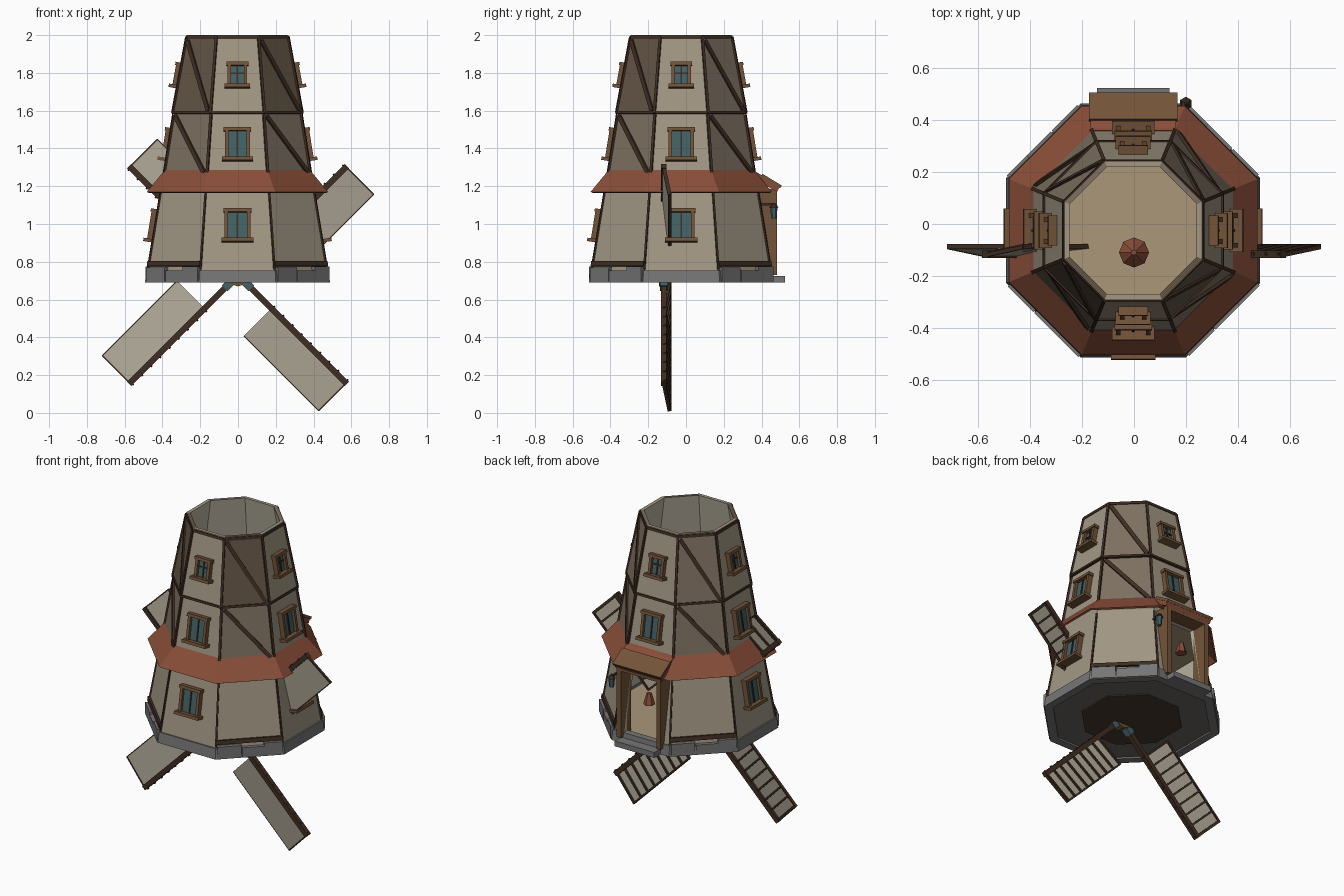
import bpy, bmesh, math
from mathutils import Vector, Matrix

if "Cube" in bpy.data.objects:
    bpy.data.objects.remove(bpy.data.objects["Cube"])

CX, CY = -0.003, -0.025          # tower axis
COL = dict(plaster=(.36, .31, .23), plaster_mid=(.21, .165, .12), plaster_dark=(.125, .09, .06), inside=(.5, .46, .37),
           timber=(.05, .027, .016), tile=(.25, .075, .04), stone=(.18, .18, .185), wood=(.17, .088, .04),
           glass=(.055, .12, .13), canvas=(.43, .39, .31), boards=(.4, .31, .19), floor=(.06, .04, .025),
           under=(.14, .13, .12))


def mat(c):
    m = bpy.data.materials.get(c)
    if not m:
        m = bpy.data.materials.new(c)
        m.diffuse_color = (*COL[c], 1)
        m.use_nodes = True
        m.node_tree.nodes["Principled BSDF"].inputs["Base Color"].default_value = m.diffuse_color
    return m


def finish(name, bm, c):
    bmesh.ops.recalc_face_normals(bm, faces=bm.faces)
    me = bpy.data.meshes.new(name)
    bm.to_mesh(me)
    bm.free()
    o = bpy.data.objects.new(name, me)
    bpy.context.collection.objects.link(o)
    me.materials.append(mat(c))
    return o


def boxes(name, c, mats):
    bm = bmesh.new()
    for m in mats:
        bmesh.ops.create_cube(bm, size=1, matrix=m)
    return finish(name, bm, c)


def box(x, y, z, sx, sy, sz):
    return Matrix.Translation((x, y, z)) @ Matrix.Diagonal((sx, sy, sz, 1))


def beam(p, q, w, d, n):
    """Box from p to q, width w, depth d along the normal n."""
    p, q, n = Vector(p), Vector(q), Vector(n)
    x = (q - p).normalized()
    y = n.cross(x).normalized()
    r = Matrix((x, y, x.cross(y))).transposed().to_4x4()
    return Matrix.Translation((p + q) / 2) @ r @ Matrix.Diagonal(((q - p).length, w, d, 1))


def octo(name, c, prof, ring=True):
    """Eight-sided lathe of (apothem, z); ring closes the profile, otherwise ends are capped."""
    bm = bmesh.new()
    loops = [[bm.verts.new(corner(k, a, z)) for k in range(8)] for a, z in prof]
    n = len(loops)
    for i in range(n if ring else n - 1):
        a, b = loops[i], loops[(i + 1) % n]
        for k in range(8):
            bm.faces.new((a[k], a[(k + 1) % 8], b[(k + 1) % 8], b[k]))
    if not ring:
        bm.faces.new(loops[0])
        bm.faces.new(loops[-1])
    return finish(name, bm, c)


def corner(k, a, z):
    t, r = math.radians(45 * k + 22.5), a / math.cos(math.pi / 8)
    return Vector((CX + r * math.cos(t), CY + r * math.sin(t), z))


def on_face(k, u, a, z):
    """Point on face k (0=+x, 2=+y, 4=-x, 6=-y); u runs right as seen from outside."""
    t = math.radians(45 * k)
    n, s = Vector((math.cos(t), math.sin(t), 0)), Vector((-math.sin(t), math.cos(t), 0))
    return Vector((CX, CY, z)) + n * a + s * u


def normal(t):
    return Vector((math.cos(t), math.sin(t), .15))


def cone(name, c, m, r1, r2, h, n):
    bm = bmesh.new()
    bmesh.ops.create_cone(bm, cap_ends=True, segments=n, radius1=r1, radius2=r2, depth=h, matrix=m)
    return finish(name, bm, c)


# Tower walls: weathered plaster on the diagonal faces, pale inside
lower = octo("lower_wall", "plaster", [(.475, .74), (.40, 1.2), (.37, 1.2), (.445, .74)])
upper = octo("upper_wall", "plaster", [(.40, 1.18), (.335, 1.585), (.342, 1.59), (.266, 2), (.245, 2), (.315, 1.585), (.37, 1.18)])
for o in (lower, upper):
    for c in ("plaster_mid", "plaster_dark", "inside"):
        o.data.materials.append(mat(c))
    for f in o.data.polygons:
        r = f.center - Vector((CX, CY, f.center.z))
        k = round(math.degrees(math.atan2(r.y, r.x)) / 45) % 8
        if f.normal.dot(r) < 0:
            f.material_index = 3
        elif o is upper and k % 2:
            f.material_index = 2 if k > 4 and f.center.z > 1.6 else 1
octo("upper_floor", "boards", [(.385, 1.18), (.382, 1.2)], False)
octo("ground_floor", "boards", [(.46, .71), (.46, .74)], False)
octo("floor_underside", "under", [(.46, .70), (.46, .709)], False)
octo("floor_centre", "floor", [(.28, .693), (.28, .705)], False)
octo("stone_footing", "stone", [(.49, .69), (.482, .755), (.44, .755), (.44, .69)])
octo("tile_eave", "tile", [(.48, 1.17), (.385, 1.285), (.38, 1.26), (.47, 1.165)])

# Doorway opening
cut = boxes("door_cutter", "inside", [box(CX, .45, .95, .25, .3, .42)])
cut.hide_render = True
cut.display_type = 'WIRE'
b = lower.modifiers.new("door", 'BOOLEAN')
b.object, b.operation, b.solver = cut, 'DIFFERENCE', 'EXACT'

# Stone blocks on the diagonal faces
bl = []
for k in (1, 3, 5, 7):
    t = math.radians(45 * k)
    for u, w, h in ((-.12, .14, .06), (.02, .13, .045), (.14, .11, .065)):
        p = on_face(k, u, .481, .695)
        bl.append(beam(p, p + Vector((0, 0, h + .015)), w, .028, (math.cos(t), math.sin(t), 0)))
boxes("stone_blocks", "stone", bl)

# Timber frame: posts, rails, diagonal braces
T = []
tiers = [(.472, .76, .402, 1.18, .01), (.388, 1.26, .337, 1.58, .014), (.342, 1.59, .268, 1.99, .014)]
for k in range(8):
    tc, tf = math.radians(45 * k + 22.5), math.radians(45 * k)
    for a0, z0, a1, z1, w in tiers:
        T.append(beam(corner(k, a0, z0), corner(k, a1, z1), w, .014, normal(tc)))
    T.append(beam(corner(k - 1, .341, 1.59), corner(k, .341, 1.59), .014, .016, normal(tf)))
    T.append(beam(corner(k - 1, .266, 1.987), corner(k, .266, 1.987), .018, .014, normal(tf)))
    if k % 2:
        T.append(beam(corner(k - 1, .473, .79), corner(k, .473, .79), .026, .016, normal(tf)))
        for a0, z0, a1, z1 in ((.39, 1.27, .34, 1.57), (.34, 1.6, .273, 1.97)):
            T.append(beam(on_face(k, a0 * .36, a0, z0), on_face(k, -a1 * .36, a1, z1), .024, .016, normal(tf)))
boxes("timber_frame", "timber", T)

# Windows
for k in (0, 2, 4, 6):
    t = math.radians(45 * k)
    for i, (z, a, w, h, sl) in enumerate(((.99, .437, .12, .16, .16), (1.42, .362, .115, .16, .16), (1.785, .305, .085, .12, .18))):
        if k == 2 and i == 0:
            continue
        M = (Matrix.Translation(on_face(k, 0, a, z)) @ Matrix.Rotation(t + math.pi / 2, 4, 'Z')
             @ Matrix.Rotation(-sl, 4, 'X'))          # local: x across, -y outward, z up
        f = .018
        fr = [box(s * w / 2, -.012, 0, f, .036, h) for s in (-1, 1)]
        fr += [box(0, -.014, h / 2, w + .03, .042, f), box(0, -.02, -h / 2, w + .05, .058, f)]
        boxes(f"window_frame_{k}_{i}", "wood", [M @ m for m in fr])
        boxes(f"window_glass_{k}_{i}", "glass", [M @ box(0, -.006, 0, w, .014, h)])
        bars = [box(0, -.014, 0, .008, .01, h)]
        if i == 2:
            bars.append(box(0, -.014, .01, w, .01, .008))
        boxes(f"window_bars_{k}_{i}", "timber", [M @ m for m in bars])

# Door frame, canopy, step and wall lantern
boxes("door_frame", "wood", [box(CX + s * .14, .433, .955, .03, .1, .45) for s in (-1, 1)]
      + [box(CX, .433, 1.17, .3, .095, .03)])
boxes("door_canopy", "tile", [beam((CX, .36, 1.262), (CX, .49, 1.185), .33, .035, (0, .5, 1))])
boxes("canopy_board", "wood", [beam((CX, .40, 1.259), (CX, .503, 1.197), .34, .016, (0, .5, 1))])
boxes("door_step", "stone", [box(CX, .485, .707, .28, .08, .034)])
cone("lantern", "glass", box(.2, .465, 1.06, 1, 1, 1), .014, .02, .06, 6)
cone("lantern_cap", "timber", box(.2, .465, 1.1, 1, 1, 1), .026, .004, .024, 6)
boxes("lantern_bracket", "timber", [box(.19, .435, 1.105, .012, .07, .012)])
cone("hanging_ornament", "tile", box(-.02, .40, .99, 1, 1, 1), .035, .015, .07, 6)

# Small roofed piece standing on the upper floor
cone("inner_post", "timber", box(0, -.11, 1.225, 1, 1, 1), .035, .03, .05, 8)
cone("inner_cap", "tile", box(0, -.11, 1.275, 1, 1, 1), .058, .01, .06, 8)

# Sails: hub plus four arms with slatted canvas
C = Vector((0, -.117, .73))
Y = Vector((0, 1, 0))
RX = Matrix.Rotation(math.pi / 2, 4, 'X')
cone("sail_hub", "wood", Matrix.Translation(C) @ RX, .06, .06, .05, 10)
cone("hub_nose", "stone", Matrix.Translation(C - Y * .035) @ RX, .04, .02, .025, 10)
boxes("hub_sockets", "glass", [beam(C + d * .05, C + d * .1, .042, .042, Y) for d in
      (Vector((math.cos(a), 0, math.sin(a))) for a in (math.pi / 4 + i * math.pi / 2 for i in range(4)))])
for i in range(4):
    a = math.pi / 4 + i * math.pi / 2
    d, s = Vector((math.cos(a), 0, math.sin(a))), Vector((math.sin(a), 0, -math.cos(a)))

    def P(r, w, y=0):
        return C + d * r + s * w + Y * (y + w * .15)
    n = Y - s * .15
    boxes(f"sail_arm_{i}", "timber", [beam(P(.02, 0), P(.815, 0), .03, .03, Y)])
    boxes(f"sail_canvas_{i}", "canvas", [beam(P(.25, .108, -.006), P(.81, .108, -.006), .19, .006, n)])
    slats = [beam(P(.255 + j * .0685, -.02, .004), P(.255 + j * .0685, .206, .004), .011, .011, n) for j in range(9)]
    slats.append(beam(P(.25, .203, 0), P(.812, .203, 0), .01, .016, n))
    slats.append(beam(P(.81, 0, -.003), P(.81, .206, -.003), .008, .016, n))
    boxes(f"sail_slats_{i}", "timber", slats)
